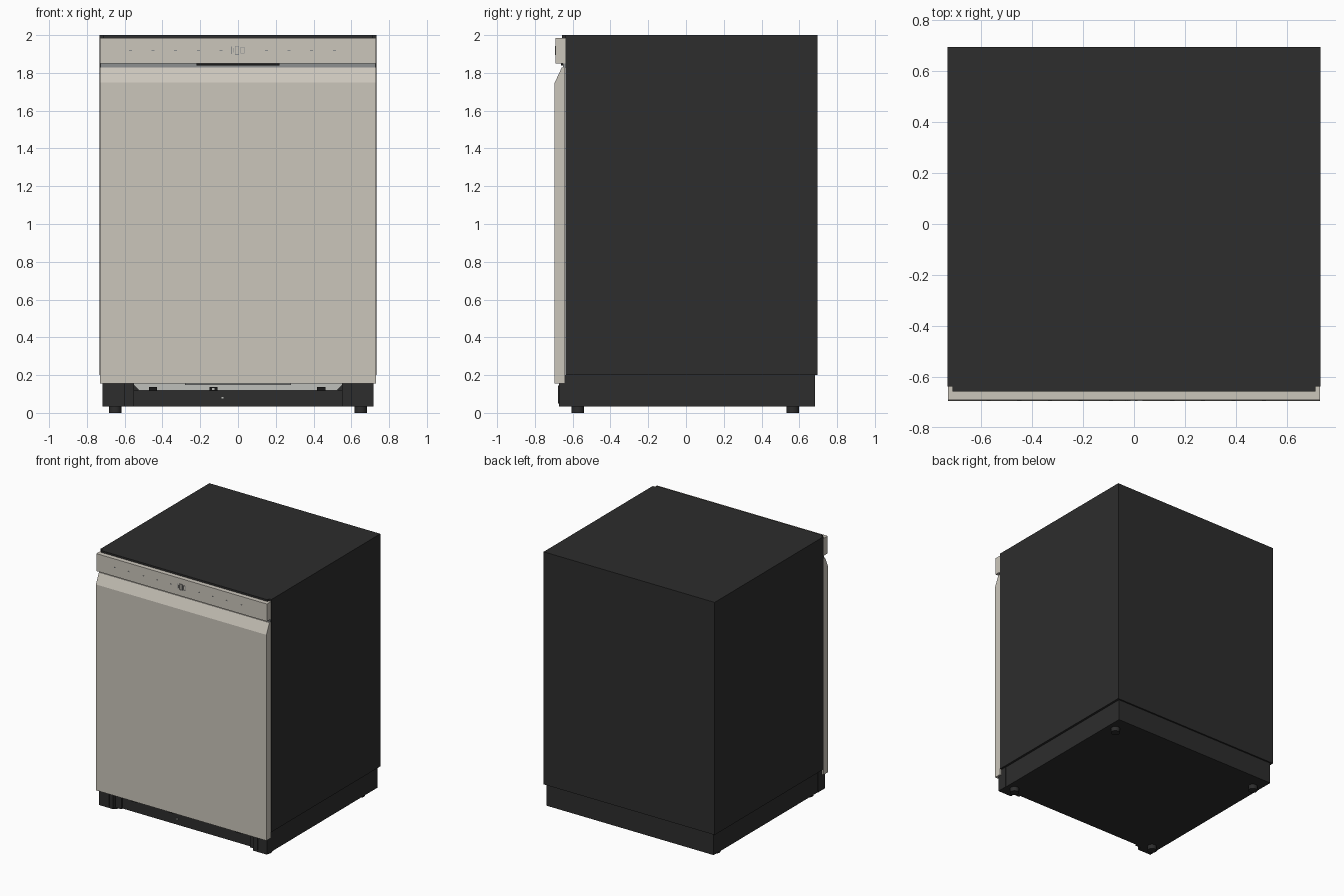
import bpy
import bmesh
from mathutils import Matrix

if "Cube" in bpy.data.objects:
    bpy.data.objects.remove(bpy.data.objects["Cube"])


def material(name, rgb):
    m = bpy.data.materials.new(name)
    m.use_nodes = True
    color = (*rgb, 1)
    m.diffuse_color = color
    m.node_tree.nodes["Principled BSDF"].inputs["Base Color"].default_value = color
    return m


black = material("charcoal black", (0.026, 0.026, 0.026))
cream = material("warm silver", (0.60, 0.565, 0.50))
grey = material("marking grey", (0.27, 0.28, 0.28))
pale = material("pale metal", (0.52, 0.53, 0.50))
dark = material("deep black", (0.01, 0.01, 0.01))


def finish(name, bm, mat):
    bmesh.ops.recalc_face_normals(bm, faces=bm.faces)
    mesh = bpy.data.meshes.new(name)
    bm.to_mesh(mesh)
    bm.free()
    mesh.materials.append(mat)
    obj = bpy.data.objects.new(name, mesh)
    bpy.context.collection.objects.link(obj)
    return obj


def box(name, x, y, z, mat):
    """Box from (low, high) ranges on each axis."""
    bm = bmesh.new()
    ranges = (x, y, z)
    size = [b - a for a, b in ranges]
    mid = [(a + b) / 2 for a, b in ranges]
    bmesh.ops.create_cube(bm, size=1, matrix=Matrix.Translation(mid) @ Matrix.Diagonal((*size, 1)))
    return finish(name, bm, mat)


def prism(name, points, place, depth, mat):
    """Extrude a flat outline along the vector depth."""
    bm = bmesh.new()
    face = bm.faces.new([bm.verts.new(place(*p)) for p in points])
    moved = bmesh.ops.extrude_face_region(bm, geom=[face])["geom"]
    bmesh.ops.translate(bm, vec=depth, verts=[v for v in moved if isinstance(v, bmesh.types.BMVert)])
    return finish(name, bm, mat)


def cylinder(name, center, radius, height, mat, segments=20):
    bm = bmesh.new()
    bmesh.ops.create_cone(bm, cap_ends=True, segments=segments, radius1=radius,
                          radius2=radius, depth=height, matrix=Matrix.Translation(center))
    obj = finish(name, bm, mat)
    for p in obj.data.polygons:
        p.use_smooth = abs(p.normal.z) < 0.5
    return obj


# Cabinet and plinth
box("cabinet", (-0.732, 0.732), (-0.637, 0.695), (0.2, 2), black)
box("plinth", (-0.715, 0.715), (-0.60, 0.683), (0.035, 0.2), black)
box("top_trim", (-0.712, 0.712), (-0.656, -0.636), (1.986, 2), black)

# Door with sloped finger grip
door_profile = [(-0.64, 0.155), (-0.695, 0.155), (-0.695, 1.748), (-0.658, 1.828), (-0.64, 1.828)]
prism("door", door_profile, lambda y, z: (-0.73, y, z), (1.46, 0, 0), cream)
box("grip_shadow_gap", (-0.728, 0.728), (-0.65, -0.636), (1.828, 1.85), grey)
box("latch_slot", (-0.22, 0.22), (-0.662, -0.64), (1.838, 1.849), dark)

# Control panel
box("control_panel", (-0.73, 0.73), (-0.69, -0.637), (1.85, 1.985), cream)
for i in range(10):
    x = -0.57 + i * 0.12
    if i != 5:
        box("button_mark", (x - 0.008, x + 0.008), (-0.692, -0.689), (1.917, 1.922), grey)


# Display outlines
def frame(name, x0, x1, z0, z1, t=0.003):
    y = (-0.694, -0.689)
    for a, b in ((x0, x0 + t), (x1 - t, x1)):
        box(name + "_side", (a, b), y, (z0, z1), grey)
    for a, b in ((z0, z0 + t), (z1 - t, z1)):
        box(name + "_edge", (x0, x1), y, (a, b), grey)


frame("display_left", -0.016, 0.006, 1.896, 1.943)
frame("display_right", 0.012, 0.035, 1.902, 1.938)
box("display_bar", (-0.036, -0.033), (-0.693, -0.689), (1.9, 1.94), grey)
box("display_tick", (-0.026, -0.023), (-0.693, -0.689), (1.908, 1.932), grey)

# Corner legs and feet
for s in (-1, 1):
    outer = sorted((s * 0.60, s * 0.718))
    inner = sorted((s * 0.55, s * 0.60))
    box("front_corner_leg", outer, (-0.672, -0.59), (0.035, 0.2), black)
    box("leg_bracket", inner, (-0.64, -0.59), (0.035, 0.155), black)
    box("leg_rib", sorted((s * 0.63, s * 0.64)), (-0.677, -0.67), (0.05, 0.145), black)
    for y in (-0.572, 0.565):
        cylinder("foot", (s * 0.65, y, 0.02), 0.033, 0.04, black)

# Toe kick with the pale tray edge above it
box("toe_kick", (-0.56, 0.56), (-0.625, -0.595), (0.035, 0.12), black)
tray = [(-0.56, 0.156), (0.56, 0.156), (0.525, 0.12), (-0.525, 0.12)]
prism("tray_edge", tray, lambda x, z: (x, -0.62, z), (0, 0.025, 0), pale)
box("door_lower_lip", (-0.28, 0.28), (-0.665, -0.625), (0.148, 0.156), grey)
for x in (-0.45, -0.13, 0.44):
    box("tray_clip", (x - 0.022, x + 0.022), (-0.635, -0.61), (0.117, 0.137), dark)
box("clip_screw", (-0.137, -0.125), (-0.638, -0.634), (0.122, 0.132), pale)
box("kick_screw", (-0.087, -0.077), (-0.629, -0.624), (0.075, 0.085), pale)
